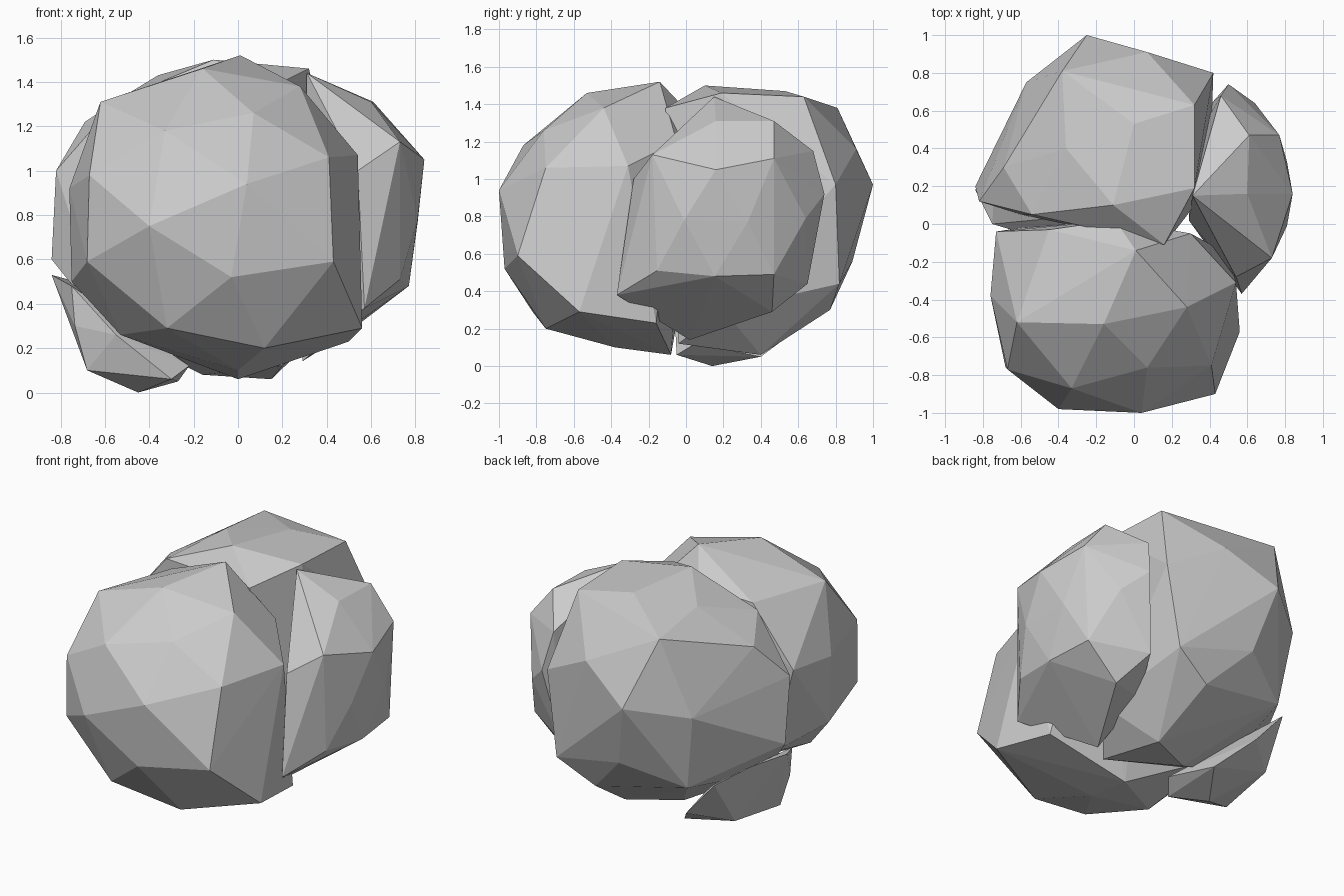
import bpy, bmesh


def boulder(name, corners):
    """Chiselled stone: the faceted shell stretched over a few corner points."""
    bm = bmesh.new()
    for c in corners:
        bm.verts.new(c)
    hull = bmesh.ops.convex_hull(bm, input=bm.verts)
    loose = {g for g in hull["geom_interior"] + hull["geom_unused"]
             if isinstance(g, bmesh.types.BMVert)}
    bmesh.ops.delete(bm, geom=list(loose), context='VERTS')
    bmesh.ops.recalc_face_normals(bm, faces=bm.faces)
    mesh = bpy.data.meshes.new(name)
    bm.to_mesh(mesh)
    bm.free()
    obj = bpy.data.objects.new(name, mesh)
    bpy.context.collection.objects.link(obj)
    return obj


# Large front boulder, flat where it presses on the back one
boulder("front_boulder", [
    (0.01, -0.14, 1.52), (-0.16, -0.53, 1.46), (0.28, -0.44, 1.38), (-0.62, -0.52, 1.31),
    (-0.33, -0.87, 1.18), (0.07, -0.76, 1.26), (0.41, -0.75, 1.06), (0.54, -0.31, 1.07),
    (-0.67, -0.77, 0.98), (0.04, -1.0, 0.94), (-0.40, -0.98, 0.75), (0.43, -0.9, 0.59),
    (-0.68, -0.76, 0.59), (-0.03, -0.97, 0.52), (-0.32, -0.82, 0.29), (0.12, -0.75, 0.2),
    (0.56, -0.57, 0.29), (-0.53, -0.5, 0.26), (0.0, -0.38, 0.1), (-0.75, -0.37, 0.5),
    (-0.76, -0.38, 0.92), (0.5, -0.16, 0.23), (0.0, -0.08, 0.06), (-0.73, -0.04, 0.95),
    (-0.45, -0.03, 1.31), (-0.1, 0.02, 1.35), (0.30, -0.05, 1.2), (-0.6, -0.02, 0.4)])

# Large back boulder
boulder("back_boulder", [
    (-0.11, 0.1, 1.5), (0.16, -0.11, 1.38), (0.32, 0.19, 1.46), (0.32, 0.63, 1.44),
    (0.0, 0.53, 1.47), (0.42, 0.8, 0.97), (-0.36, 0.4, 1.43), (-0.54, 0.05, 1.32),
    (-0.38, 0.81, 1.38), (0.07, 0.91, 1.16), (-0.25, 1.0, 0.97), (-0.69, 0.3, 1.22),
    (-0.82, 0.12, 1.0), (-0.84, 0.2, 0.6), (-0.57, 0.75, 0.9), (-0.5, 0.7, 0.42),
    (-0.15, 0.89, 0.56), (0.34, 0.82, 0.44), (0.1, 0.77, 0.3), (0.15, 0.4, 0.06),
    (-0.16, 0.25, 0.08), (-0.6, 0.05, 0.3), (0.4, 0.2, 0.3), (0.2, -0.04, 0.12)])

# Right-hand boulder wedged against both
boulder("right_boulder", [
    (0.31, 0.15, 1.44), (0.6, 0.16, 1.31), (0.61, 0.47, 1.31), (0.46, 0.68, 1.15),
    (0.73, -0.18, 1.13), (0.84, 0.16, 1.05), (0.77, 0.47, 1.11), (0.81, 0.33, 0.77),
    (0.81, -0.01, 0.78), (0.64, 0.64, 0.79), (0.5, 0.74, 0.92), (0.77, 0.155, 0.48),
    (0.73, -0.155, 0.51), (0.74, 0.47, 0.49), (0.57, -0.37, 0.38), (0.42, 0.65, 0.44),
    (0.52, 0.46, 0.29), (0.29, 0.02, 0.14), (0.3, 0.4, 0.3), (0.54, -0.28, 1.0)])

# Small stone tucked under the rear left
boulder("small_stone", [
    (-0.84, 0.18, 0.53), (-0.75, 0.0, 0.48), (-0.735, 0.0, 0.3), (-0.68, 0.02, 0.1),
    (-0.45, 0.14, 0.0), (-0.27, 0.40, 0.05), (-0.22, 0.05, 0.12), (-0.3, -0.05, 0.06),
    (-0.42, 0.6, 0.2), (-0.62, 0.6, 0.43), (-0.64, 0.42, 0.14), (-0.73, 0.4, 0.5),
    (-0.55, -0.06, 0.26)])
